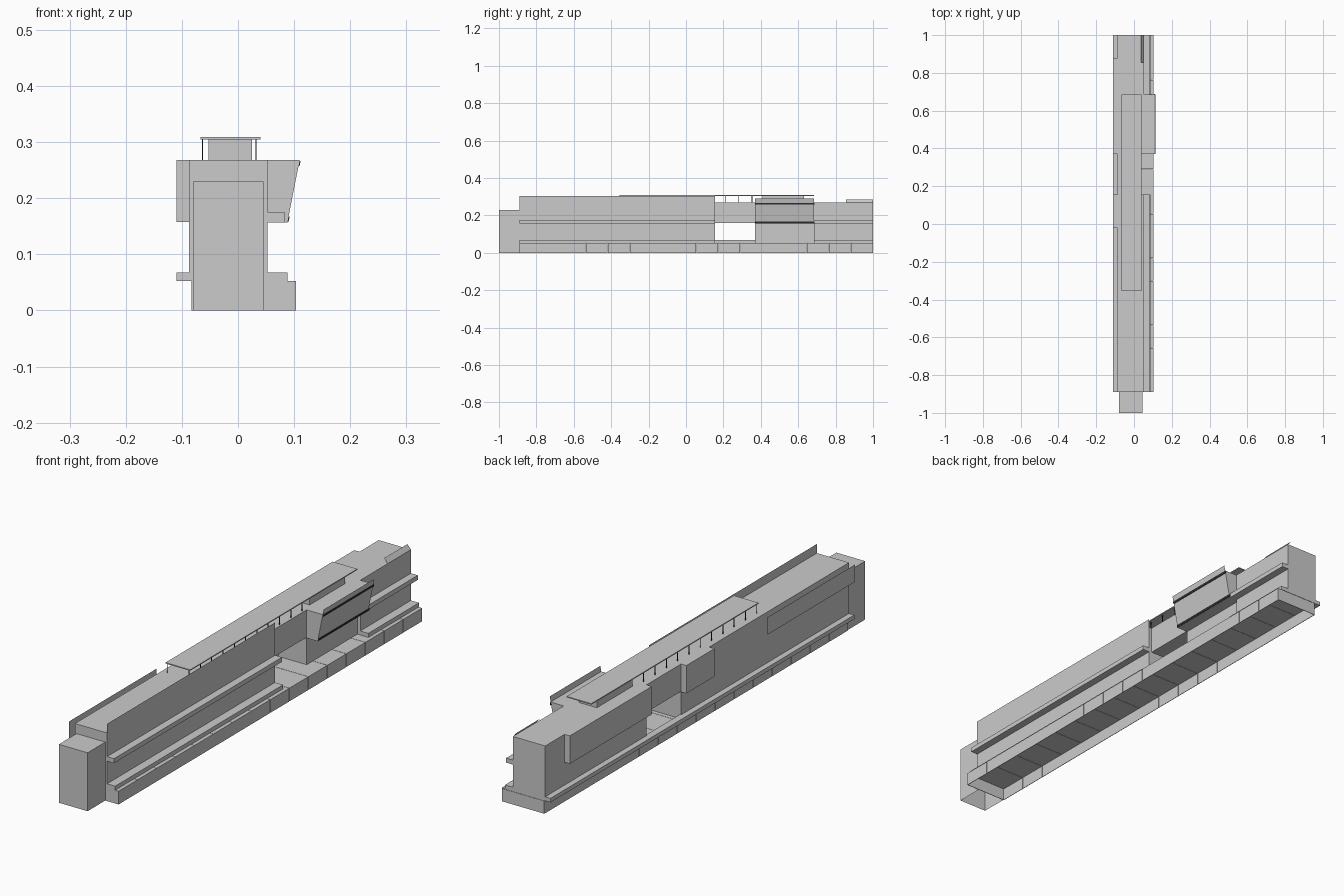
import bpy
import bmesh

default = bpy.data.objects.get("Cube")
if default:
    bpy.data.objects.remove(default, do_unlink=True)


def make_material(name, value):
    mat = bpy.data.materials.new(name)
    mat.use_nodes = True
    colour = (value, value, value, 1)
    mat.diffuse_color = colour
    mat.node_tree.nodes["Principled BSDF"].inputs["Base Color"].default_value = colour
    return mat


grey = make_material("grey", 0.6)
dark = make_material("dark trim", 0.03)


def finish(name, bm, mat):
    mesh = bpy.data.meshes.new(name)
    bm.to_mesh(mesh)
    bm.free()
    mesh.materials.append(mat)
    obj = bpy.data.objects.new(name, mesh)
    bpy.context.collection.objects.link(obj)


def extrude_profile(name, points, y0, y1, mat=grey, open_bottom=False):
    """Extrude a closed x-z profile along y."""
    bm = bmesh.new()
    face = bm.faces.new([bm.verts.new((x, y0, z)) for x, z in points])
    geom = bmesh.ops.extrude_face_region(bm, geom=[face])["geom"]
    moved = [v for v in geom if isinstance(v, bmesh.types.BMVert)]
    bmesh.ops.translate(bm, verts=moved, vec=(0, y1 - y0, 0))
    bmesh.ops.recalc_face_normals(bm, faces=bm.faces)
    if open_bottom:
        bm.normal_update()
        below = [f for f in bm.faces if f.normal.z < -0.9]
        bmesh.ops.delete(bm, geom=below, context="FACES")
    finish(name, bm, mat)


def box(name, x0, x1, y0, y1, z0, z1, mat=grey, open_bottom=False):
    extrude_profile(name, [(x0, z0), (x1, z0), (x1, z1), (x0, z1)], y0, y1, mat, open_bottom)


def sheet(name, low, high, y0, y1):
    """A thin upright sheet between two x-z points."""
    bm = bmesh.new()
    corners = [(low, y0), (low, y1), (high, y1), (high, y0)]
    bm.faces.new([bm.verts.new((p[0], y, p[1])) for p, y in corners])
    finish(name, bm, grey)


FRONT, GAP, BOOTH, REAR, BACK = -0.89, 0.155, 0.37, 0.685, 1.0
WALL, LEFT, ROOF = -0.087, 0.053, 0.268
FLOOR, LEDGE = 0.052, 0.068

# Base: jointed channel segments, open underneath, closed at both ends
count = 16
step = (BACK - FRONT) / count
channel = [(-0.083, 0), (-0.083, FLOOR), (0.103, FLOOR), (0.103, 0),
           (0.101, 0), (0.101, 0.049), (-0.081, 0.049), (-0.081, 0)]
for i in range(count):
    y = FRONT + i * step
    extrude_profile("base_segment", channel, y, y + step - 0.0015)
for y in (FRONT, BACK - 0.002):
    box("base_end", -0.082, 0.102, y, y + 0.002, 0, 0.05)
box("right_base_ledge", -0.11, -0.082, FRONT, BACK, FLOOR, LEDGE)

# Main building, with a passage through it
for y0, y1 in ((FRONT, GAP), (REAR, BACK)):
    box("deck_ledge", WALL, 0.088, y0, y1, FLOOR, LEDGE)
box("front_hall", WALL, LEFT, FRONT, GAP, LEDGE, ROOF)
box("bridge_over_passage", WALL, 0.04, GAP, BOOTH, 0.16, ROOF)
box("middle_hall", WALL, 0.04, BOOTH, REAR, FLOOR, ROOF)
box("rear_hall", WALL, LEFT, REAR, BACK, LEDGE, ROOF)
box("front_block", -0.08, 0.045, -1.0, FRONT, 0, 0.23, open_bottom=True)

# Side ledges on the left wall
for y0, y1 in ((FRONT, GAP), (REAR, BACK)):
    box("left_wall_ledge", LEFT, 0.083, y0, y1, 0.157, 0.175)

# Raised panels and screen on the right wall
box("rear_wall_panel", -0.11, WALL, BOOTH, 0.88, 0.158, ROOF)
box("middle_wall_panel", -0.11, WALL, -0.02, GAP, 0.158, ROOF)
sheet("right_screen", (-0.114, 0.2), (-0.114, ROOF), FRONT, -0.345)

# Parapets
sheet("front_parapet", (LEFT, ROOF), (LEFT, 0.304), FRONT, GAP)
sheet("rear_parapet", (LEFT, ROOF), (0.038, 0.286), 0.855, BACK)

# Overhanging booth with a sloped window wall that rises into a parapet
extrude_profile("booth", [(0.04, 0.157), (0.088, 0.157), (0.11, ROOF), (0.04, ROOF)],
                BOOTH, REAR)
sheet("booth_parapet", (0.11, ROOF), (0.114, 0.289), BOOTH, REAR)
for name, x, z in (("booth_lower_trim", 0.09, 0.158), ("booth_upper_trim", 0.1095, 0.257)):
    extrude_profile(name, [(x - 0.003, z), (x, z), (x + 0.002, z + 0.009), (x - 0.001, z + 0.009)],
                    BOOTH, REAR + 0.003, dark)

# Roof canopy with its support and posts
box("canopy", -0.067, 0.04, -0.355, REAR, 0.305, 0.309)
box("canopy_support", -0.053, 0.025, 0.41, 0.63, ROOF, 0.305)
for i in range(11):
    y = -0.35 + i * 0.0703
    for x in (-0.063, 0.032):
        box("canopy_post", x - 0.001, x + 0.001, y - 0.0015, y + 0.0015, ROOF, 0.305, dark)
